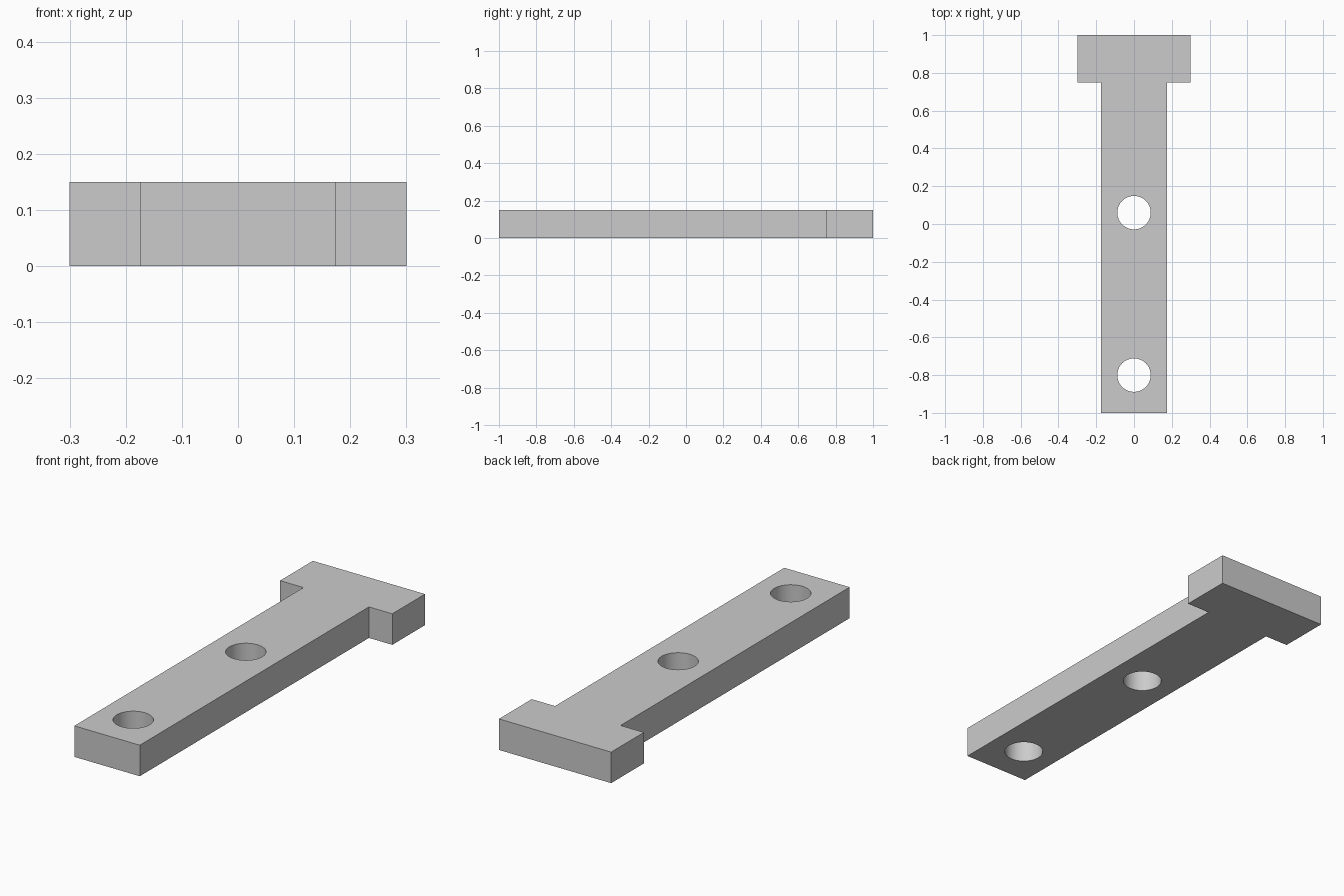
import bpy
import bmesh
import math

cube = bpy.data.objects.get("Cube")
if cube:
    bpy.data.objects.remove(cube, do_unlink=True)

THICKNESS = 0.15
HOLE_RADIUS = 0.0885

# Plain grey material
grey = bpy.data.materials.new("plain_grey")
grey.use_nodes = True
colour = (0.6, 0.6, 0.6, 1)
grey.diffuse_color = colour
grey.node_tree.nodes["Principled BSDF"].inputs["Base Color"].default_value = colour

# T-shaped plate: one half outline, mirrored, then extruded
half = [(0.175, -1), (0.175, 0.75), (0.3, 0.75), (0.3, 1)]
outline = half + [(-x, y) for x, y in reversed(half)]
bm = bmesh.new()
face = bm.faces.new([bm.verts.new((x, y, 0)) for x, y in outline])
top = bmesh.ops.extrude_face_region(bm, geom=[face])["geom"]
bmesh.ops.translate(bm, vec=(0, 0, THICKNESS),
                    verts=[v for v in top if isinstance(v, bmesh.types.BMVert)])
bmesh.ops.recalc_face_normals(bm, faces=bm.faces)
mesh = bpy.data.meshes.new("t_plate")
bm.to_mesh(mesh)
bm.free()
mesh.materials.append(grey)
plate = bpy.data.objects.new("t_plate", mesh)
bpy.context.collection.objects.link(plate)

# Two round through holes
cutters = []
for name, y in (("middle", 0.06), ("front", -0.8)):
    bpy.ops.mesh.primitive_cylinder_add(vertices=64, radius=HOLE_RADIUS, depth=THICKNESS * 3,
                                        location=(0, y, THICKNESS / 2))
    cutter = bpy.context.object
    cutter.name = name + "_hole_cutter"
    cutter.data.materials.append(grey)
    cutters.append(cutter)
    cut = plate.modifiers.new(name + "_hole", "BOOLEAN")
    cut.operation = "DIFFERENCE"
    cut.solver = "EXACT"
    cut.object = cutter

# Apply the cuts, drop the cutters and smooth only the hole walls
bpy.ops.object.select_all(action="DESELECT")
plate.select_set(True)
bpy.context.view_layer.objects.active = plate
for cut in list(plate.modifiers):
    bpy.ops.object.modifier_apply(modifier=cut.name)
for cutter in cutters:
    bpy.data.objects.remove(cutter, do_unlink=True)
bpy.ops.object.shade_smooth_by_angle(angle=math.radians(30))
